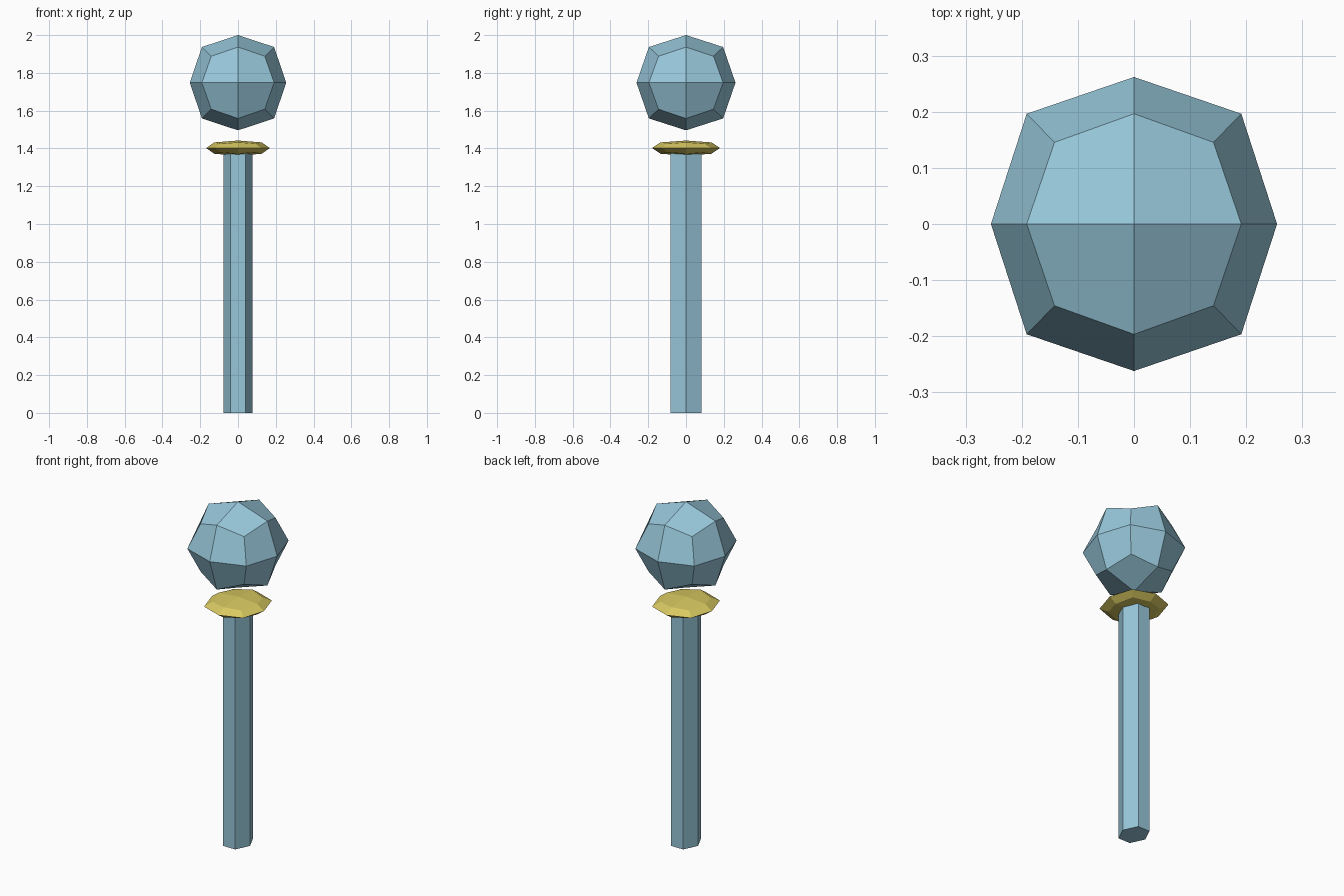
import bpy, bmesh

if "Cube" in bpy.data.objects:
    bpy.data.objects.remove(bpy.data.objects["Cube"])


def material(name, color):
    m = bpy.data.materials.new(name)
    m.diffuse_color = color
    m.use_nodes = True
    m.node_tree.nodes["Principled BSDF"].inputs["Base Color"].default_value = m.diffuse_color
    return m


def make_object(name, bm, mat):
    bmesh.ops.recalc_face_normals(bm, faces=bm.faces)
    me = bpy.data.meshes.new(name)
    bm.to_mesh(me)
    bm.free()
    me.materials.append(mat)
    ob = bpy.data.objects.new(name, me)
    bpy.context.collection.objects.link(ob)
    return ob


def rounded_cube(name, z, half, mat):
    """Cube rounded by one subdivision step: 24 flat quads."""
    bm = bmesh.new()
    bmesh.ops.create_cube(bm, size=2)
    bmesh.ops.subdivide_edges(bm, edges=bm.edges[:], cuts=1, use_grid_fill=True)
    # face centres stay, edge midpoints and corners pull inwards
    pull = {1: 1.0, 2: 0.75, 3: 5 / 9}
    for v in bm.verts:
        v.co *= pull[sum(abs(c) > 0.5 for c in v.co)]
    bmesh.ops.scale(bm, vec=half, verts=bm.verts)
    ob = make_object(name, bm, mat)
    ob.location.z = z
    return ob


def hex_shaft(name, height, rx, ry, mat):
    """Six-sided rod with corners on the x axis."""
    bm = bmesh.new()
    outline = [(1, 0), (0.5, 1), (-0.5, 1), (-1, 0), (-0.5, -1), (0.5, -1)]
    base = bm.faces.new([bm.verts.new((x * rx, y * ry, 0)) for x, y in outline])
    ext = bmesh.ops.extrude_face_region(bm, geom=[base], use_keep_orig=True)
    top = [g for g in ext["geom"] if isinstance(g, bmesh.types.BMVert)]
    bmesh.ops.translate(bm, vec=(0, 0, height), verts=top)
    return make_object(name, bm, mat)


blue = material("pale_blue", (0.31, 0.57, 0.70, 1))
gold = material("gold", (0.69, 0.58, 0.12, 1))

# Shaft, collar, and the ball floating above it
hex_shaft("shaft", 1.40, 0.078, 0.082, blue)
rounded_cube("collar", 1.402, (0.168, 0.18, 0.04), gold)
rounded_cube("floating_head", 1.748, (0.255, 0.262, 0.252), blue)
